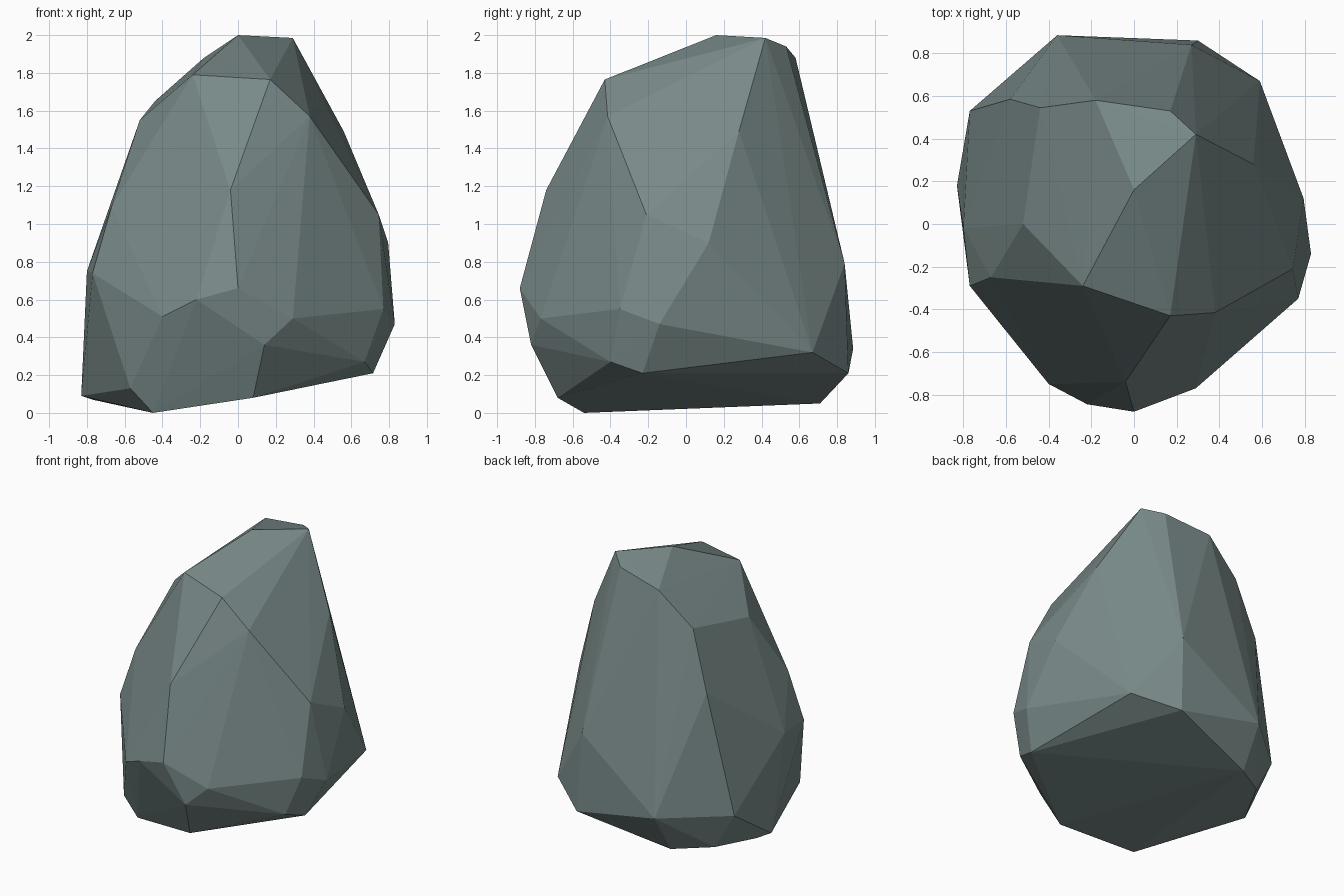
import bpy, bmesh

# Stone colour
stone = bpy.data.materials.new("grey_green_stone")
stone.diffuse_color = (0.19, 0.255, 0.25, 1)

# Corner points of the chipped boulder, grouped by height
crown = [(0, .16, 2), (.29, .42, 1.985), (.17, .53, 1.94), (-.18, .58, 1.88),
         (-.24, -.29, 1.79), (.17, -.43, 1.765), (-.44, .545, 1.65),
         (-.52, 0, 1.55), (.38, -.415, 1.57), (.56, .28, 1.49)]
waist = [(-.04, -.74, 1.18), (-.67, -.25, 1.09), (-.58, .585, 1.22),
         (.745, -.21, 1.05), (.795, .12, .9), (.27, .84, .79),
         (-.77, -.29, .74), (-.8, -.02, .75), (0, -.88, .66),
         (.77, -.35, .55), (-.22, -.845, .6), (-.4, -.75, .51),
         (.29, -.77, .5), (.83, -.14, .47)]
foot = [(.14, -.82, .36), (.67, -.4, .27), (.59, .67, .32), (-.36, .885, .34),
        (-.77, .53, .335), (.3, .86, .21), (.715, -.23, .21), (-.57, -.53, .13),
        (-.83, .18, .09), (-.77, .27, .07), (-.62, .55, .07), (-.37, .71, .05),
        (.08, -.68, .08), (-.45, -.54, 0)]

# Boulder: flat facets wrapped around the corners
bm = bmesh.new()
for p in crown + waist + foot:
    bm.verts.new(p)
hull = bmesh.ops.convex_hull(bm, input=bm.verts)
loose = [v for v in bm.verts if not v.link_faces]
bmesh.ops.delete(bm, geom=loose, context='VERTS')
bmesh.ops.recalc_face_normals(bm, faces=bm.faces)
mesh = bpy.data.meshes.new("boulder")
bm.to_mesh(mesh)
bm.free()
mesh.materials.append(stone)
boulder = bpy.data.objects.new("boulder", mesh)
bpy.context.collection.objects.link(boulder)
